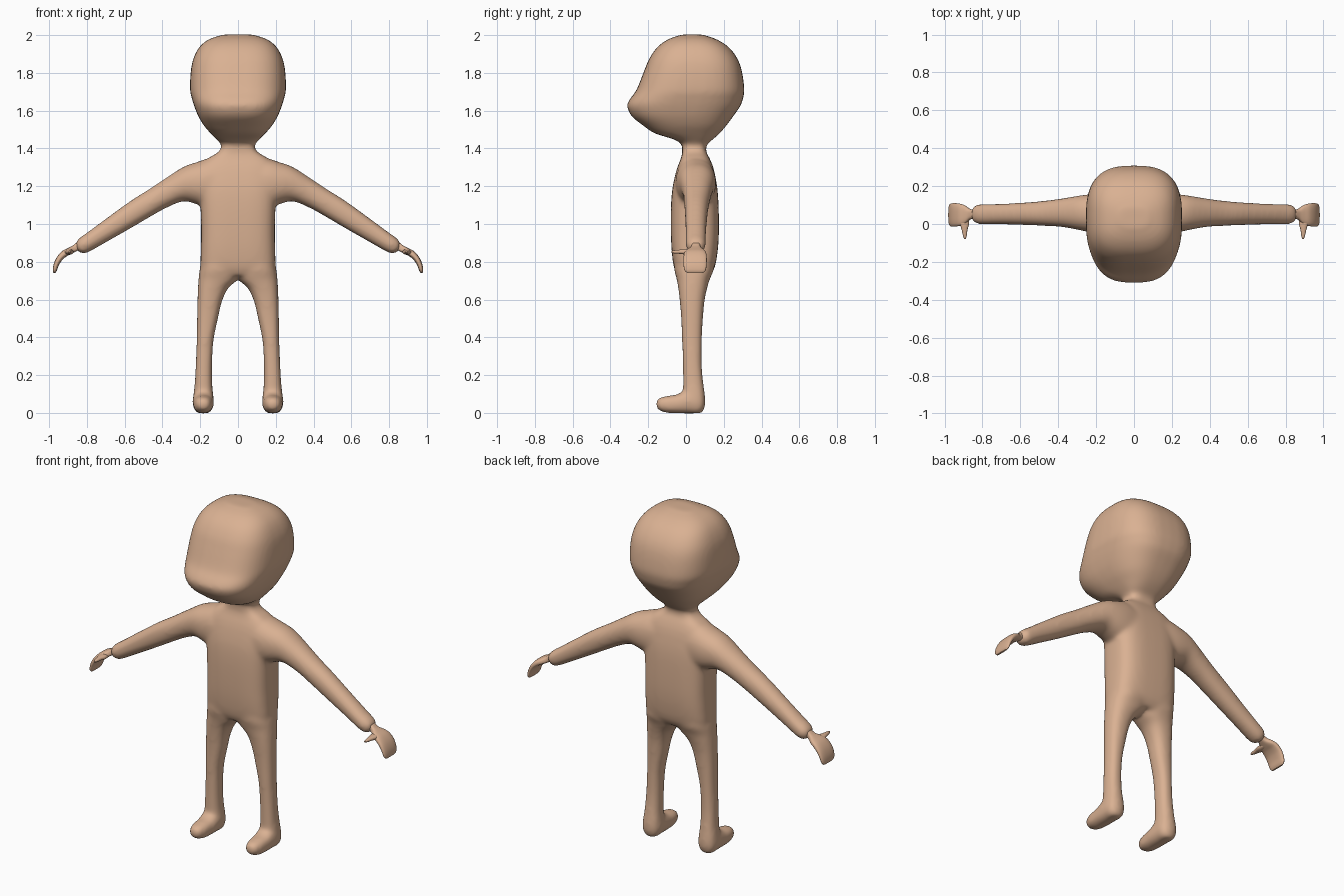
import bpy, bmesh, math
from mathutils import Vector

skin = bpy.data.materials.new("skin")
skin.diffuse_color = (0.70, 0.44, 0.29, 1)
SEG = 40


def spline(rows, steps=4):
    """Catmull-Rom interpolation through rows of numbers."""
    out = []
    for i in range(len(rows) - 1):
        a, b = rows[max(i - 1, 0)], rows[i]
        c, d = rows[i + 1], rows[min(i + 2, len(rows) - 1)]
        for s in range(steps):
            t = s / steps
            out.append([0.5 * (2 * q + (r - p) * t + (2 * p - 5 * q + 4 * r - w) * t * t
                               + (3 * q - p - 3 * r + w) * t ** 3)
                        for p, q, r, w in zip(a, b, c, d)])
    return out + [list(rows[-1])]


def loft(bm, rings, n):
    """Closed skin over rounded-square rings given as (centre, half u, half v)."""
    loops = []
    for c, u, v in rings:
        loop = []
        for k in range(SEG):
            a = 2 * math.pi * k / SEG
            ca, sa = math.cos(a), math.sin(a)
            p = c + u * math.copysign(abs(ca) ** (2 / n), ca) \
                  + v * math.copysign(abs(sa) ** (2 / n), sa)
            loop.append(bm.verts.new(p))
        loops.append(loop)
    for l0, l1 in zip(loops, loops[1:]):
        for k in range(SEG):
            j = (k + 1) % SEG
            bm.faces.new((l0[k], l0[j], l1[j], l1[k]))
    bm.faces.new(loops[0])
    bm.faces.new(loops[-1])


def box_loft(bm, axis, rows, n, side=1):
    """Rows: position on axis, then min/max on the other two axes in order."""
    ua, va = [i for i in range(3) if i != axis]
    rings = []
    for t, u0, u1, v0, v1 in spline(rows):
        c, u, v = Vector(), Vector(), Vector()
        c[axis], c[ua], c[va] = t, (u0 + u1) / 2, (v0 + v1) / 2
        u[ua], v[va] = (u1 - u0) / 2, (v1 - v0) / 2
        for w in (c, u, v):
            w.x *= side
        rings.append((c, u, v))
    loft(bm, rings, n)


def finish(bm, name):
    bmesh.ops.recalc_face_normals(bm, faces=bm.faces)
    me = bpy.data.meshes.new(name)
    bm.to_mesh(me)
    bm.free()
    me.materials.append(skin)
    ob = bpy.data.objects.new(name, me)
    bpy.context.collection.objects.link(ob)
    bpy.ops.object.select_all(action='DESELECT')
    ob.select_set(True)
    bpy.context.view_layer.objects.active = ob
    return ob


body = bmesh.new()

# Head: z, half width, front y, back y
head = [(1.40, .088, -.02, .105), (1.425, .092, -.025, .115), (1.45, .115, -.07, .145),
        (1.48, .145, -.165, .178), (1.52, .18, -.225, .213), (1.57, .21, -.287, .25),
        (1.624, .232, -.312, .288), (1.66, .243, -.298, .301), (1.71, .254, -.262, .309),
        (1.81, .25, -.222, .296), (1.88, .235, -.192, .27), (1.94, .202, -.148, .222),
        (1.98, .15, -.09, .157), (2.003, .075, -.02, .085)]
box_loft(body, 2, [(z, -w, w, f, b) for z, w, f, b in head], 2.8)

# Torso
torso = [(.725, .17, -.045, .125), (.77, .197, -.064, .152), (.85, .197, -.075, .167),
         (.95, .195, -.08, .174), (1.08, .198, -.08, .173), (1.18, .205, -.073, .167),
         (1.26, .205, -.057, .154), (1.31, .195, -.042, .141), (1.35, .155, -.026, .124),
         (1.375, .112, -.02, .11), (1.40, .09, -.02, .105), (1.44, .085, -.02, .105)]
box_loft(body, 2, [(z, -w, w, f, b) for z, w, f, b in torso], 3.2)

leg = [(.82, -.01, .19, -.06, .15), (.76, -.01, .203, -.062, .148),
       (.71, -.002, .209, -.05, .127), (.66, .052, .212, -.041, .112),
       (.59, .085, .215, -.033, .098), (.5, .106, .217, -.026, .09),
       (.38, .13, .219, -.021, .084), (.25, .137, .224, -.017, .084),
       (.15, .136, .23, -.016, .093), (.1, .131, .236, -.016, .1),
       (.05, .128, .24, -.012, .102), (.015, .138, .23, .0, .095),
       (-.002, .155, .213, .02, .08)]
foot = [(.085, .14, .23, .005, .11), (.04, .129, .239, -.003, .125),
        (-.01, .128, .24, -.003, .115), (-.05, .13, .238, -.002, .097),
        (-.10, .135, .234, .0, .09), (-.14, .148, .221, .012, .08),
        (-.159, .168, .2, .03, .062)]
arm = [(.05, -.05, .15, 1.08, 1.35), (.15, -.055, .158, 1.085, 1.348),
       (.22, -.047, .158, 1.105, 1.327), (.29, -.032, .15, 1.12, 1.302),
       (.38, -.016, .135, 1.085, 1.245), (.47, -.01, .123, 1.035, 1.185),
       (.57, -.006, .114, .976, 1.122), (.70, -.002, .107, .902, 1.028),
       (.80, -.002, .105, .847, .954), (.835, .004, .1, .847, .93),
       (.858, .022, .082, .868, .907)]
for side in (1, -1):
    box_loft(body, 2, leg, 2.4, side)
    box_loft(body, 1, foot, 2.4, side)
    box_loft(body, 0, arm, 2.2, side)

# Fuse the body parts into one soft skin
ob = finish(body, "body")
m = ob.modifiers.new("fuse", 'REMESH')
m.mode = 'VOXEL'
m.voxel_size = 0.01
m.use_smooth_shade = True
s = ob.modifiers.new("soften", 'SMOOTH')
s.factor = 0.5
s.iterations = 16
for name in ("fuse", "soften"):
    bpy.ops.object.modifier_apply(modifier=name)
bpy.ops.object.shade_smooth()

# Hands: curled palm path (x, z, half thickness, y min, y max) and a thumb
palm = [(.845, .884, .02, .03, .075), (.868, .869, .018, .022, .08),
        (.893, .856, .018, .0, .098), (.92, .842, .018, -.01, .107),
        (.945, .817, .016, -.013, .11), (.962, .785, .014, -.013, .109),
        (.97, .755, .011, -.008, .104), (.972, .741, .005, .006, .09)]
thumb = [(.04, .872, .922, .838, .866), (.0, .871, .918, .838, .866),
         (-.03, .879, .91, .842, .864), (-.06, .883, .903, .844, .861),
         (-.078, .887, .897, .848, .857)]
for side, label in ((1, "left"), (-1, "right")):
    bm = bmesh.new()
    pts = spline(palm)
    rings = []
    for i, (x, z, h, y0, y1) in enumerate(pts):
        a, b = pts[max(i - 1, 0)], pts[min(i + 1, len(pts) - 1)]
        d = Vector((b[0] - a[0], 0, b[1] - a[1])).normalized()
        rings.append((Vector((x * side, (y0 + y1) / 2, z)),
                      Vector((0, (y1 - y0) / 2, 0)),
                      Vector((-d.z * side, 0, d.x)) * h))
    loft(bm, rings, 2.8)
    finish(bm, label + "_hand")
    bpy.ops.object.shade_smooth_by_angle(angle=math.radians(60))
    bm = bmesh.new()
    box_loft(bm, 1, thumb, 2.2, side)
    finish(bm, label + "_thumb")
    bpy.ops.object.shade_smooth_by_angle(angle=math.radians(60))
